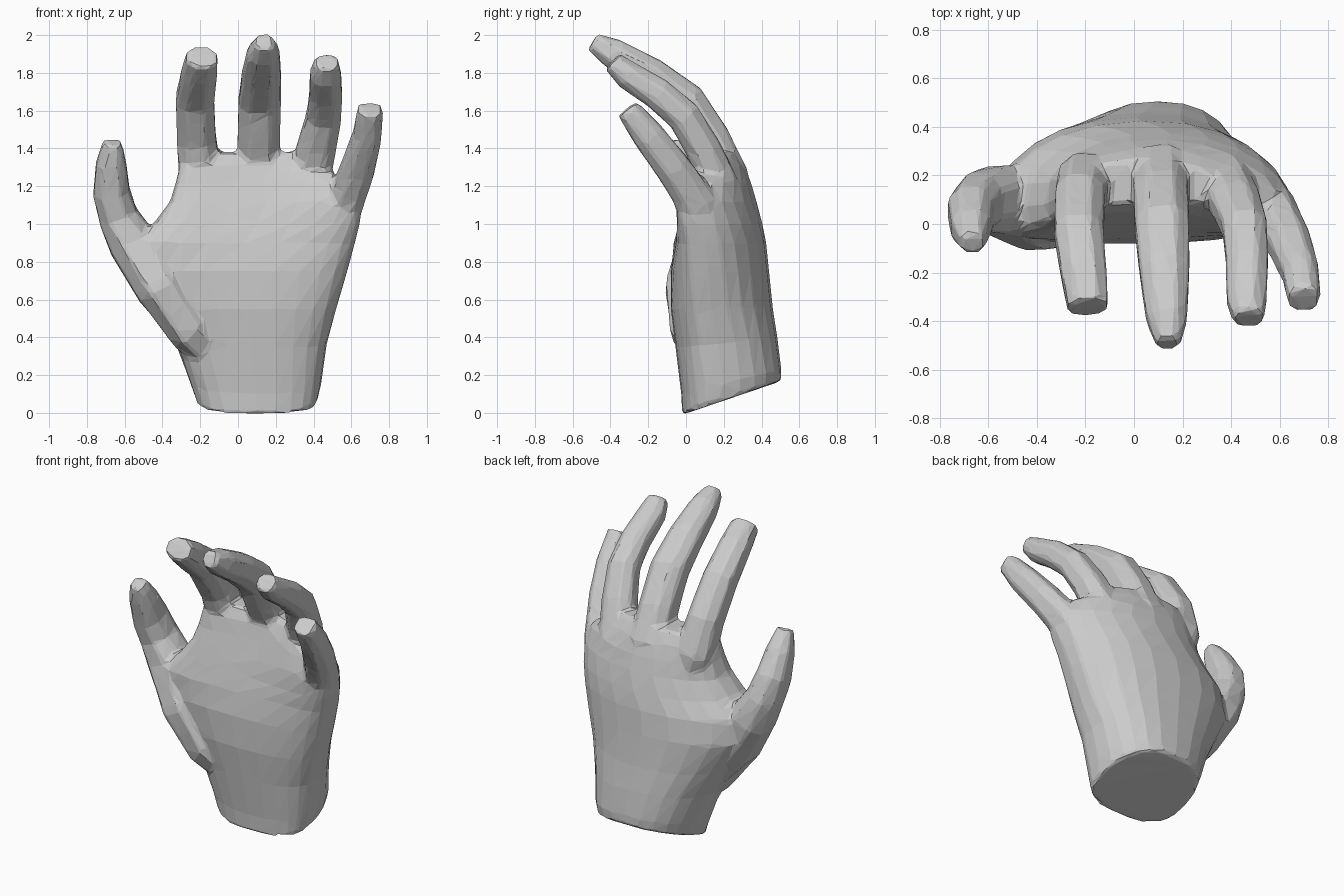
import bpy, bmesh
from math import cos, sin, pi
from mathutils import Vector

cube = bpy.data.objects.get("Cube")
if cube:
    bpy.data.objects.remove(cube, do_unlink=True)

bm = bmesh.new()


def loft(rings):
    """Skin a closed tube through rings of points and cap both ends."""
    loops = [[bm.verts.new(p) for p in ring] for ring in rings]
    count = len(loops[0])
    faces = [bm.faces.new((a[i], a[(i + 1) % count], b[(i + 1) % count], b[i]))
             for a, b in zip(loops, loops[1:]) for i in range(count)]
    faces += [bm.faces.new(loops[0]), bm.faces.new(loops[-1])]
    bmesh.ops.recalc_face_normals(bm, faces=faces)


def power(value, exponent):
    return abs(value) ** exponent * (1 if value >= 0 else -1)


def palm_ring(z, left, right, front, back, tilt, bend, arch):
    """Flat in front, arched at the back, bent forward at the sides."""
    ring = []
    edge = front + 0.42 * (back - front)
    for i in range(24):
        a = 2 * pi * i / 24
        x = (left + right) / 2 + (right - left) / 2 * power(cos(a), 0.85)
        s = sin(a)
        y = edge + ((back - edge) * power(s, arch) if s > 0 else (edge - front) * power(s, 0.65))
        y -= bend * (x - 0.08) ** 2
        ring.append(Vector((x, y, z + tilt * (y + 0.02))))
    return ring


def digit(path, sides=8):
    """Tube along points given as x, y, z, half width, half depth."""
    points = [Vector(p[:3]) for p in path]
    rings = []
    for i, (centre, p) in enumerate(zip(points, path)):
        along = (points[min(i + 1, len(points) - 1)] - points[max(i - 1, 0)]).normalized()
        across = (Vector((1, 0, 0)) - along * along.x).normalized()
        depth = along.cross(across)
        rings.append([centre + across * p[3] * power(cos(a), 0.85) + depth * p[4] * power(sin(a), 0.85)
                      for a in (2 * pi * (k + 0.5) / sides for k in range(sides))])
    loft(rings)


# Wrist and palm
loft([palm_ring(*r) for r in (
    (-0.01, -0.22, 0.42, -0.02, 0.505, 0.34, 0, 0.9),
    (0.1, -0.25, 0.44, -0.025, 0.505, 0.24, 0, 0.9),
    (0.35, -0.33, 0.47, -0.055, 0.485, 0.08, 0, 0.95),
    (0.55, -0.44, 0.52, -0.08, 0.46, 0, 0.05, 1),
    (0.75, -0.56, 0.58, -0.08, 0.44, 0, 0.1, 0.95),
    (0.9, -0.56, 0.62, -0.055, 0.425, 0, 0.2, 0.85),
    (1.0, -0.45, 0.645, -0.03, 0.405, 0, 0.3, 0.75),
    (1.12, -0.36, 0.66, 0.0, 0.375, 0, 0.4, 0.65),
    (1.22, -0.33, 0.59, 0.03, 0.345, 0, 0.4, 0.6),
    (1.31, -0.31, 0.43, 0.055, 0.31, 0, 0.4, 0.6),
    (1.38, -0.28, 0.34, 0.09, 0.27, 0, 0.4, 0.7),
)])

# Thumb, starting inside the palm
digit([(-0.06, 0.16, 0.24, 0.10, 0.12), (-0.25, 0.08, 0.45, 0.13, 0.175),
       (-0.41, 0.06, 0.66, 0.14, 0.18), (-0.56, 0.10, 0.90, 0.135, 0.15),
       (-0.635, 0.09, 1.04, 0.11, 0.13), (-0.67, 0.05, 1.17, 0.103, 0.12),
       (-0.672, -0.02, 1.32, 0.085, 0.09), (-0.665, -0.08, 1.435, 0.053, 0.05)])

# Index finger
digit([(-0.13, 0.22, 1.0, 0.08, 0.08), (-0.20, 0.18, 1.25, 0.12, 0.12),
       (-0.22, 0.11, 1.45, 0.11, 0.115), (-0.228, -0.03, 1.66, 0.108, 0.105),
       (-0.205, -0.22, 1.80, 0.1, 0.092), (-0.19, -0.345, 1.885, 0.088, 0.072)])

# Middle finger
digit([(0.10, 0.25, 1.0, 0.08, 0.08), (0.11, 0.22, 1.25, 0.12, 0.12),
       (0.11, 0.12, 1.45, 0.12, 0.12), (0.115, 0.0, 1.65, 0.12, 0.11),
       (0.125, -0.19, 1.79, 0.11, 0.1), (0.135, -0.39, 1.905, 0.09, 0.085),
       (0.14, -0.495, 1.965, 0.053, 0.053)])

# Ring finger
digit([(0.32, 0.21, 1.0, 0.08, 0.08), (0.38, 0.17, 1.22, 0.11, 0.11),
       (0.415, 0.09, 1.40, 0.11, 0.1), (0.455, -0.01, 1.57, 0.098, 0.095),
       (0.465, -0.15, 1.69, 0.093, 0.09), (0.463, -0.31, 1.79, 0.088, 0.08),
       (0.47, -0.39, 1.86, 0.068, 0.06)])

# Little finger
digit([(0.48, 0.11, 0.85, 0.07, 0.08), (0.565, 0.065, 1.10, 0.1, 0.115),
       (0.635, -0.07, 1.30, 0.095, 0.10), (0.685, -0.2, 1.47, 0.08, 0.09),
       (0.70, -0.31, 1.61, 0.073, 0.067)])

mesh = bpy.data.meshes.new("hand")
bm.to_mesh(mesh)
bm.free()
hand = bpy.data.objects.new("hand", mesh)
bpy.context.collection.objects.link(hand)

# Fuse the parts, soften the joins and reduce to flat facets
fuse = hand.modifiers.new("fuse", "REMESH")
fuse.mode = "VOXEL"
fuse.voxel_size = 0.016
soften = hand.modifiers.new("soften", "SMOOTH")
soften.factor = 0.5
soften.iterations = 6
facets = hand.modifiers.new("facets", "DECIMATE")
facets.ratio = 0.035
bpy.context.view_layer.update()
bpy.ops.object.select_all(action="DESELECT")
hand.select_set(True)
bpy.context.view_layer.objects.active = hand
bpy.ops.object.convert(target="MESH")
mesh = hand.data
for face in mesh.polygons:
    face.use_smooth = False

# Plain grey
grey = bpy.data.materials.new("light grey")
grey.use_nodes = True
colour = (0.6, 0.6, 0.6, 1)
grey.diffuse_color = colour
grey.node_tree.nodes["Principled BSDF"].inputs["Base Color"].default_value = colour
mesh.materials.clear()
mesh.materials.append(grey)
